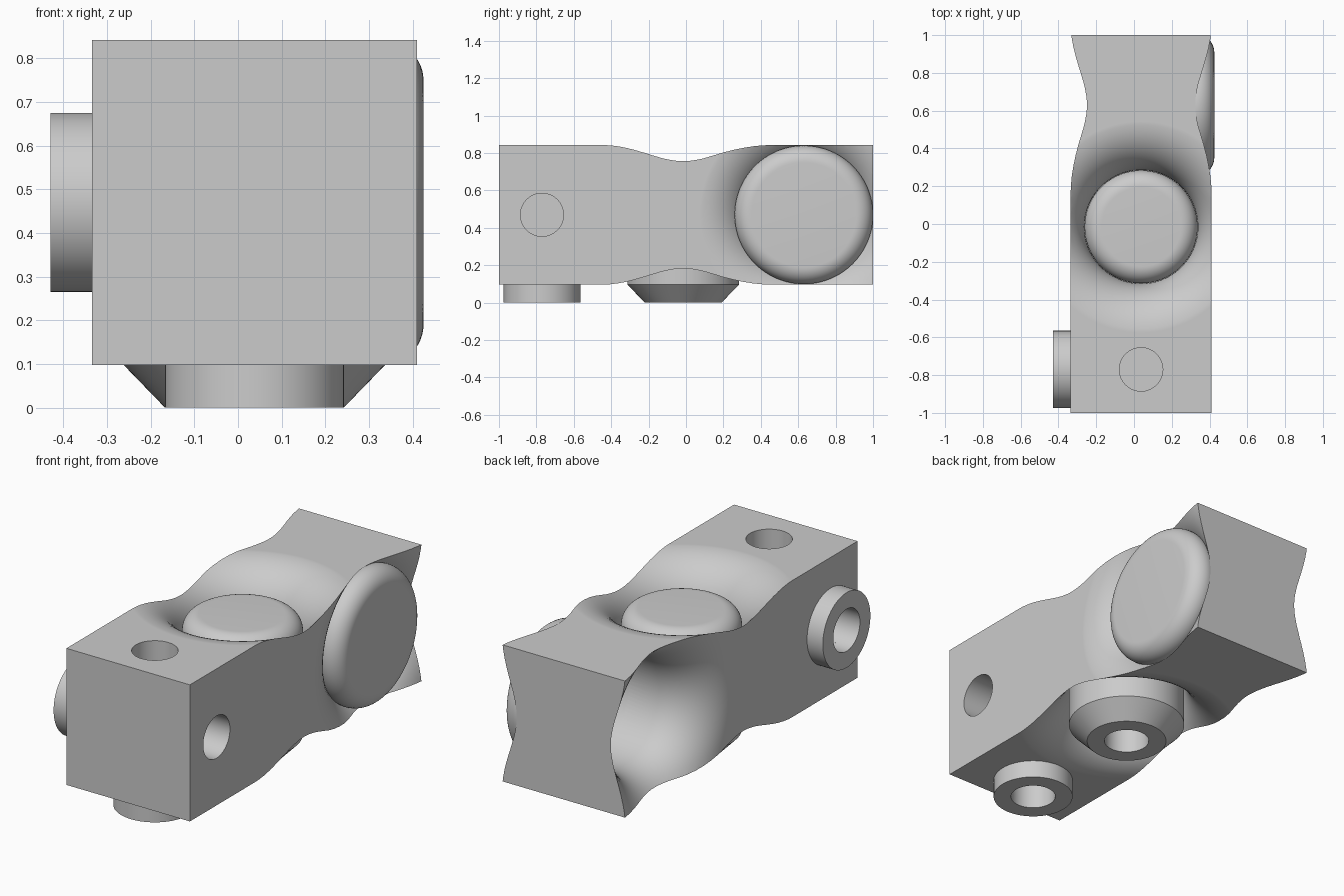
import bpy, bmesh, math
from mathutils import Vector

if "Cube" in bpy.data.objects:
    bpy.data.objects.remove(bpy.data.objects["Cube"], do_unlink=True)

grey = bpy.data.materials.new("light_grey")
grey.use_nodes = True
COLOUR = (0.6, 0.6, 0.6, 1)
grey.diffuse_color = COLOUR
grey.node_tree.nodes["Principled BSDF"].inputs["Base Color"].default_value = COLOUR

# Block limits and the two hinge axes
X0, X1, Z0, Z1 = -0.335, 0.41, 0.097, 0.842
XC, ZC = (X0 + X1) / 2, (Z0 + Z1) / 2
PIVOT_Y, SIDE_Y, SMALL_Y = -0.015, 0.63, -0.77
UP, DOWN, LEFT, RIGHT = (0, 0, 1), (0, 0, -1), (1, 0, 0), (-1, 0, 0)
BORE, FILLET, PIN = 0.3, 0.27, 0.115


def finish(name, bm):
    bmesh.ops.recalc_face_normals(bm, faces=bm.faces)
    mesh = bpy.data.meshes.new(name)
    bm.to_mesh(mesh)
    bm.free()
    mesh.materials.append(grey)
    obj = bpy.data.objects.new(name, mesh)
    bpy.context.collection.objects.link(obj)
    return obj


def lathe(name, profile, origin, direction, closed=False, steps=96):
    """Spin (radius, height) points around an outward axis."""
    bm = bmesh.new()
    verts = [bm.verts.new((r, 0, h)) for r, h in profile]
    edges = [bm.edges.new(p) for p in zip(verts, verts[1:])]
    if closed:
        edges.append(bm.edges.new((verts[-1], verts[0])))
    bmesh.ops.spin(bm, geom=verts + edges, cent=(0, 0, 0), axis=(0, 0, 1),
                   angle=math.tau, steps=steps, use_duplicate=False)
    bmesh.ops.remove_doubles(bm, verts=bm.verts, dist=0.00005)
    turn = Vector((0, 0, 1)).rotation_difference(Vector(direction)).to_matrix()
    bmesh.ops.rotate(bm, verts=bm.verts, matrix=turn)
    bmesh.ops.translate(bm, verts=bm.verts, vec=origin)
    return finish(name, bm)


def arc(r, h, radius, start, end, count=14):
    angles = [math.radians(start + (end - start) * i / count) for i in range(count + 1)]
    return [(r + radius * math.cos(a), h + radius * math.sin(a)) for a in angles]


def smooth(obj):
    bpy.ops.object.select_all(action='DESELECT')
    obj.select_set(True)
    bpy.context.view_layer.objects.active = obj
    bpy.ops.object.shade_smooth_by_angle(angle=math.radians(32))


# Main block
bm = bmesh.new()
bmesh.ops.create_cube(bm, size=1)
bmesh.ops.scale(bm, verts=bm.verts, vec=(X1 - X0, 2, Z1 - Z0))
bmesh.ops.translate(bm, verts=bm.verts, vec=(XC, 0, ZC))
block = finish("link_block", bm)

# Flared bores: a straight bore opening out through a wide round lip
LIP = BORE + FILLET
hole_spots = [((XC, PIVOT_Y, Z1), UP, 0.32), ((XC, PIVOT_Y, Z0), DOWN, 0.32),
              ((X1, SIDE_Y, ZC), LEFT, 0.3), ((X0, SIDE_Y, ZC), RIGHT, 0.6)]
cutters = []
for origin, way, depth in hole_spots:
    profile = [(0, 0.1), (LIP + 0.05, 0.1), (LIP + 0.05, 0.002)]
    profile += [(r, h + 0.0006) for r, h in arc(LIP, -FILLET, FILLET, 90, 180)]
    profile += [(BORE, -depth), (0, -depth)]
    cutters.append(lathe("flared_cutter", profile, origin, way))

# Small blind pin holes
for origin, way in [((XC, SMALL_Y, Z1), UP), ((XC, SMALL_Y, Z0), DOWN),
                    ((X1, SMALL_Y, ZC), LEFT), ((X0, SMALL_Y, ZC), RIGHT)]:
    profile = [(0, 0.2), (PIN, 0.2), (PIN, -0.2), (0, -0.2)]
    cutters.append(lathe("pin_cutter", profile, origin, way, steps=64))

bpy.context.view_layer.objects.active = block
for cutter in cutters:
    mod = block.modifiers.new("cut", 'BOOLEAN')
    mod.operation = 'DIFFERENCE'
    mod.solver = 'EXACT'
    mod.object = cutter
    bpy.ops.object.modifier_apply(modifier=mod.name)
for cutter in cutters:
    bpy.data.objects.remove(cutter, do_unlink=True)
smooth(block)
weighted = block.modifiers.new("weighted_normals", 'WEIGHTED_NORMAL')
weighted.keep_sharp = True

# Rounded plug in the top bore
ROUND = 0.09
plug = [(0, 0)] + arc(BORE - 0.001 - ROUND, -ROUND, ROUND, 90, 0) + [(BORE - 0.001, -0.25), (0, -0.25)]
smooth(lathe("top_plug", plug, (XC, PIVOT_Y, 0.755), UP))

# Rounded disc on the side, closing the cross bore
disc = [(0, 0)] + arc(0.37 - ROUND, -ROUND, ROUND, 90, -90, 24) + [(0, -2 * ROUND)]
smooth(lathe("side_disc", disc, (0.425, SIDE_Y, ZC), LEFT))

# Tapered boss under the pivot, with a blind pin hole
boss = [(0, -0.25), (PIN, -0.25), (PIN, 0), (0.205, 0), (BORE - 0.001, -0.097),
        (BORE - 0.001, -0.4), (0, -0.4)]
smooth(lathe("bottom_boss", boss, (XC, PIVOT_Y, 0), DOWN))

# Short collars around the pin holes
collar = [(PIN, 0), (0.205, 0), (0.205, -0.11), (PIN, -0.11)]
smooth(lathe("bottom_collar", collar, (XC, SMALL_Y, 0), DOWN, closed=True))
smooth(lathe("side_collar", collar, (-0.43, SMALL_Y, ZC), RIGHT, closed=True))
